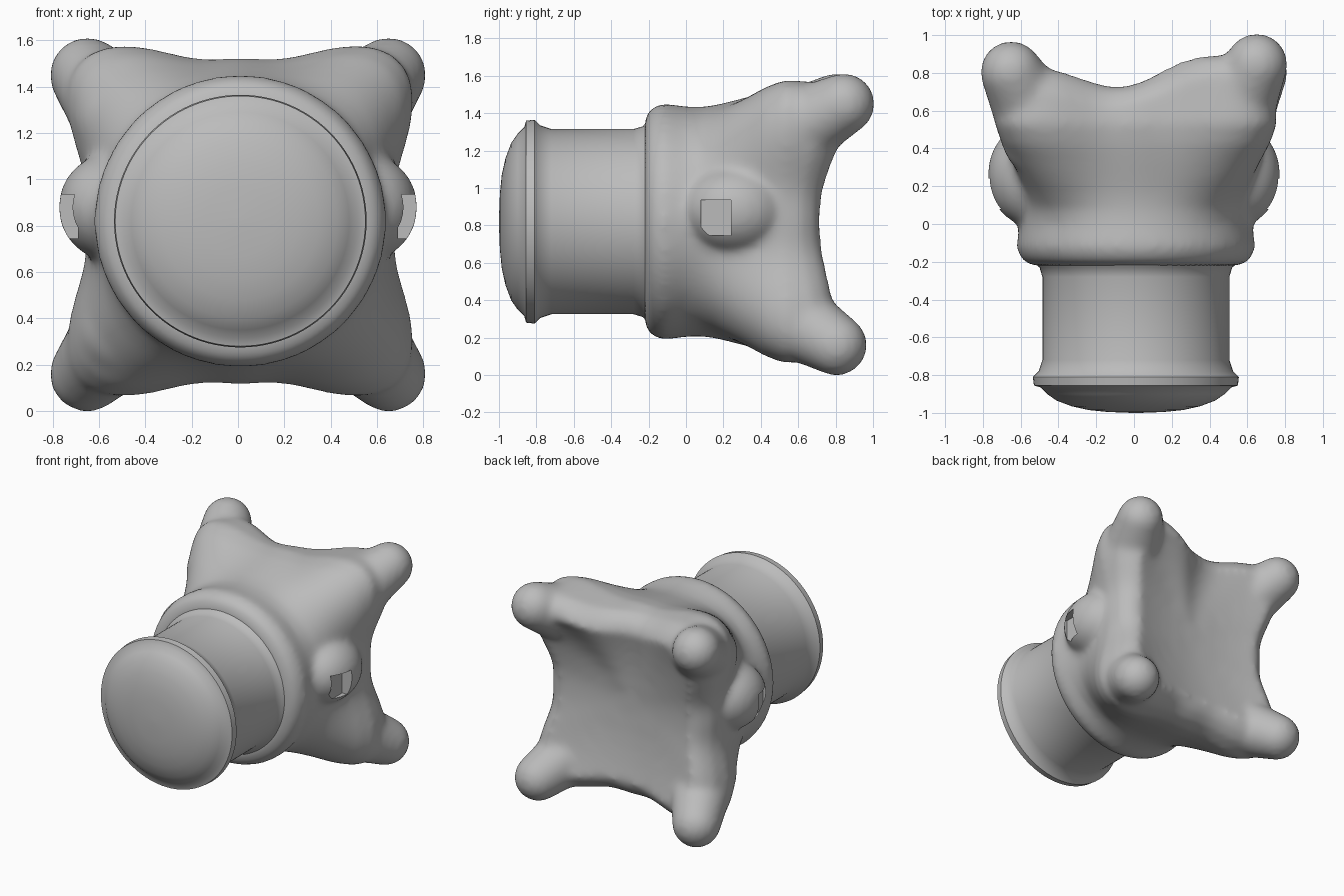
import bpy, bmesh
from math import sin, cos, pi, exp, radians
from mathutils import Vector

cube = bpy.data.objects.get("Cube")
if cube:
    bpy.data.objects.remove(cube, do_unlink=True)

CX, CZ = 0.01, 0.82          # axis of the barrel
SEG = 96

grey = bpy.data.materials.new("plain_grey")
grey.use_nodes = True
grey.diffuse_color = (0.5, 0.5, 0.5, 1)
grey.node_tree.nodes["Principled BSDF"].inputs["Base Color"].default_value = (0.5, 0.5, 0.5, 1)


def finish(name, bm):
    bmesh.ops.recalc_face_normals(bm, faces=bm.faces)
    mesh = bpy.data.meshes.new(name)
    bm.to_mesh(mesh)
    bm.free()
    mesh.materials.append(grey)
    obj = bpy.data.objects.new(name, mesh)
    bpy.context.collection.objects.link(obj)
    return obj


def loft(bm, rings):
    """Skin a list of point rings and close both ends."""
    loops = [[bm.verts.new(p) for p in ring] for ring in rings]
    for a, b in zip(loops, loops[1:]):
        for i in range(SEG):
            j = (i + 1) % SEG
            bm.faces.new((a[i], a[j], b[j], b[i]))
    bm.faces.new(loops[0])
    bm.faces.new(loops[-1])


def ring(radius, depth):
    """Ring around the y axis; radius and depth are functions of the angle."""
    pts = []
    for i in range(SEG):
        t = 2 * pi * i / SEG
        r = radius(t)
        pts.append((CX + r * cos(t), depth(t), CZ + r * sin(t)))
    return pts


def smooth(obj, angle):
    bpy.ops.object.select_all(action='DESELECT')
    obj.select_set(True)
    bpy.context.view_layer.objects.active = obj
    bpy.ops.object.shade_smooth_by_angle(angle=radians(angle))


# Barrel with domed cap, lip and fillet into the collar
profile = [(-1.0, .02), (-.995, .15), (-.985, .25), (-.965, .34), (-.935, .42),
           (-.9, .47), (-.865, .505), (-.855, .54), (-.81, .545), (-.78, .515),
           (-.72, .495), (-.28, .495), (-.23, .51), (-.2, .55), (-.15, .57)]
bm = bmesh.new()
loft(bm, [ring(lambda t, r=r: r, lambda t, y=y: y) for y, r in profile])
barrel = finish("barrel", bm)
smooth(barrel, 40)


# Body: round collar flaring into a four-cornered block
def lobe(t):
    return abs(sin(2 * t)) ** 3.5


def outline(a, b):
    return lambda t: a + b * (lobe(t) + .12 * sin(t) ** 2)


def rim(t):
    web = exp(-((t - radians(66)) / .36) ** 2)
    return .72 + lobe(t) * (.1 + .03 * sin(t)) + .11 * web


sections = [(-.22, .54, 0), (-.205, .585, 0), (-.17, .615, 0), (-.12, .632, 0),
            (0, .615, 0), (.08, .61, .02), (.16, .615, .07), (.25, .63, .13),
            (.33, .645, .18), (.42, .66, .24), (.53, .67, .29)]
rings = [ring(outline(a, b), lambda t, y=y: y) for y, a, b in sections]
edge = outline(.67, .29)
# Bevelled rear shoulder
for k, drop in ((.97, .1), (.9, .035), (.8, 0)):
    rings.append(ring(lambda t, k=k: edge(t) * k,
                      lambda t, d=drop: rim(t) - d))
# Dished back
for k in (.7, .58, .45, .3, .1):
    rings.append(ring(lambda t, k=k: edge(t) * k,
                      lambda t, k=k: .655 + (rim(t) - .655) * (k / .8) ** 2))
bm = bmesh.new()
loft(bm, rings)


# Legs: tapered capsules at the corners
def capsule(bm, p, rp, q, rq):
    part = bmesh.new()
    for c, r in ((p, rp), (q, rq)):
        made = bmesh.ops.create_icosphere(part, subdivisions=3, radius=r)
        bmesh.ops.translate(part, verts=made["verts"], vec=Vector(c))
    hull = bmesh.ops.convex_hull(part, input=part.verts)
    junk = {g for g in hull["geom_interior"] if isinstance(g, bmesh.types.BMVert)}
    bmesh.ops.delete(part, geom=list(junk), context='VERTS')
    tmp = bpy.data.meshes.new("tmp")
    part.to_mesh(tmp)
    part.free()
    bm.from_mesh(tmp)
    bpy.data.meshes.remove(tmp)


for sx in (-1, 1):
    base_x, tip_x = sx * .47, sx * .65
    capsule(bm, (base_x, .47, CZ + .43), .235, (tip_x, .825 + .02 * sx, 1.45), .165)
    capsule(bm, (base_x, .47, CZ - .46), .23, (tip_x, .805, .16), .165)
    # Low bulge on each flank
    made = bmesh.ops.create_icosphere(bm, subdivisions=4, radius=1)["verts"]
    bmesh.ops.scale(bm, verts=made, vec=(.22, .27, .23))
    bmesh.ops.translate(bm, verts=made, vec=(sx * .555, .26, .88))

body = finish("body", bm)
remesh = body.modifiers.new("merge", 'REMESH')
remesh.mode = 'VOXEL'
remesh.voxel_size = .02
soften = body.modifiers.new("soften", 'SMOOTH')
soften.factor = .5
soften.iterations = 20

# Square sockets in the flanks
bm = bmesh.new()
for sx in (-1, 1):
    made = bmesh.ops.create_cube(bm, size=1)["verts"]
    bmesh.ops.scale(bm, verts=made, vec=(.2, .16, .19))
    bmesh.ops.translate(bm, verts=made, vec=(sx * .79, .16, .84))
cutter = finish("socket_cutter", bm)
cutter.hide_render = True
cut = body.modifiers.new("sockets", 'BOOLEAN')
cut.object = cutter
cut.operation = 'DIFFERENCE'

# Bake the modifiers, then shade
bpy.context.view_layer.update()
graph = bpy.context.evaluated_depsgraph_get()
baked = bpy.data.meshes.new_from_object(body.evaluated_get(graph))
body.modifiers.clear()
body.data = baked
bpy.data.objects.remove(cutter, do_unlink=True)
smooth(body, 45)
